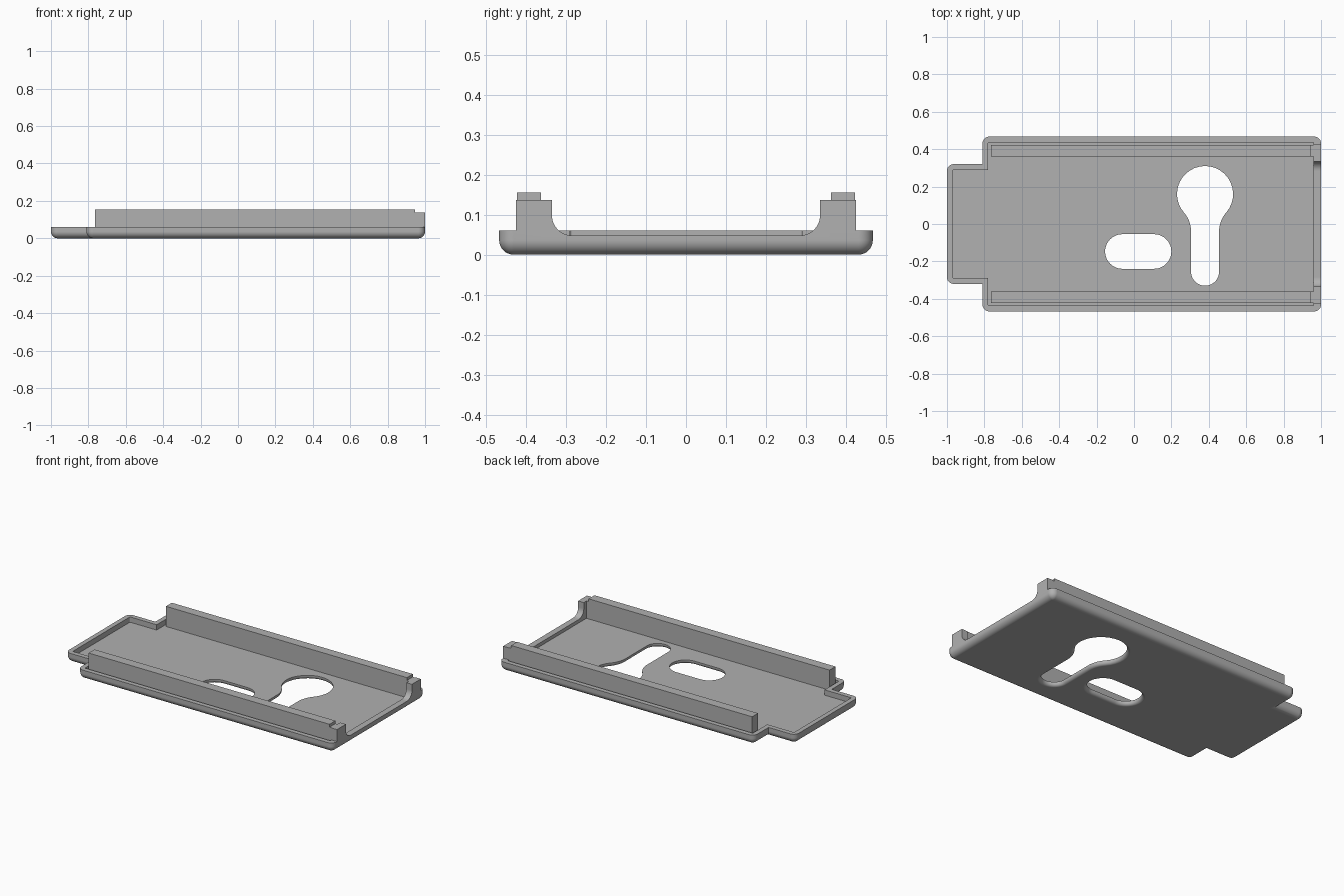
import bpy, bmesh
from math import sin, cos, pi, sqrt, atan2

if "Cube" in bpy.data.objects:
    bpy.data.objects.remove(bpy.data.objects["Cube"])

grey = bpy.data.materials.new("satin grey")
grey.use_nodes = True
colour = (0.44, 0.44, 0.44, 1)
grey.diffuse_color = colour
grey.node_tree.nodes["Principled BSDF"].inputs["Base Color"].default_value = colour

EDGE = 0.036      # radius of the outer corners and of the lower edge
WALL = 0.03
RIM = 0.06
FLOOR = 0.026


def outline(arcs, offset=0, steps=16):
    """Points along arcs (centre x, centre y, radius, growth, start, end), offset sideways."""
    points = []
    for cx, cy, radius, growth, start, end in arcs:
        r = radius + growth * offset
        count = steps if start != end else 0
        for i in range(count + 1):
            a = start + (end - start) * i / max(count, 1)
            points.append((cx + r * cos(a), cy + r * sin(a)))
    return points


def finish(name, bm):
    bmesh.ops.remove_doubles(bm, verts=bm.verts, dist=0.00001)
    bmesh.ops.recalc_face_normals(bm, faces=bm.faces)
    mesh = bpy.data.meshes.new(name)
    bm.to_mesh(mesh)
    bm.free()
    mesh.materials.append(grey)
    obj = bpy.data.objects.new(name, mesh)
    bpy.context.collection.objects.link(obj)
    return obj


def stack(name, layers):
    """Closed solid through matching loops of 3D points."""
    bm = bmesh.new()
    loops = [[bm.verts.new(p) for p in layer] for layer in layers]
    bm.faces.new(loops[0])
    bm.faces.new(loops[-1])
    for low, high in zip(loops, loops[1:]):
        for i in range(len(low)):
            bm.faces.new((low[i - 1], low[i], high[i], high[i - 1]))
    return finish(name, bm)


def flat(points, z):
    return [(x, y, z) for x, y in points]


def box(name, x0, x1, y0, y1, z0, z1):
    base = [(x0, y0), (x1, y0), (x1, y1), (x0, y1)]
    return stack(name, [flat(base, z0), flat(base, z1)])


def tray_arcs(right):
    """Stepped outline: a wide body with a narrower tab at the left end."""
    step, tab, body, left = -0.81, 0.32, 0.467, -1
    e, q = EDGE, pi / 2
    return [
        (right - e, body - e, e, -1, 0, q),
        (step + e, body - e, e, -1, q, pi),
        (step, tab, 0, sqrt(2), -q / 2, -q / 2),
        (left + e, tab - e, e, -1, q, pi),
        (left + e, e - tab, e, -1, pi, 3 * q),
        (step, -tab, 0, sqrt(2), q / 2, q / 2),
        (step + e, e - body, e, -1, pi, 3 * q),
        (right - e, e - body, e, -1, 3 * q, 4 * q),
    ]


def keyhole_arcs():
    """Round hole flowing through two fillets into a narrow slot."""
    x, y, big, small, blend, drop = 0.38, 0.16, 0.15, 0.075, 0.154, 0.2
    side = small + blend
    a = atan2(drop, side)
    return [
        (x, y, big, 1, -a, pi + a),
        (x - side, y - drop, blend, -1, a, 0),
        (x, -0.255, small, 1, pi, 2 * pi),
        (x + side, y - drop, blend, -1, pi, pi - a),
    ]


def slot_arcs():
    r, y = 0.0925, -0.147
    return [(0.107, y, r, 1, -pi / 2, pi / 2), (-0.062, y, r, 1, pi / 2, 3 * pi / 2)]


def hole_cutter(name, arcs):
    """Cutter flared at the bottom, leaving a rounded lower rim."""
    r = 0.02
    layers = [flat(outline(arcs, r, 24), -0.02)]
    for i in range(9):
        a = i / 8 * pi / 2
        layers.append(flat(outline(arcs, r * (1 - sin(a)), 24), r * (1 - cos(a))))
    layers.append(flat(outline(arcs, 0, 24), 0.1))
    return stack(name, layers)


# Tray with a rounded lower edge
body_arcs = tray_arcs(1)
layers = []
for i in range(9):
    a = i / 8 * pi / 2
    layers.append(flat(outline(body_arcs, EDGE * (1 - sin(a))), EDGE * (1 - cos(a))))
layers.append(flat(outline(body_arcs), RIM))
tray = stack("tray", layers)

# Cavity, lowered end lip and the two openings
inner = outline(tray_arcs(0.99), WALL)
cutters = [
    stack("cavity_cutter", [flat(inner, FLOOR), flat(inner, 0.2)]),
    box("lip_cutter", 0.93, 1.1, -0.335, 0.335, 0.048, 0.2),
    hole_cutter("keyhole_cutter", keyhole_arcs()),
    hole_cutter("slot_cutter", slot_arcs()),
]
for cutter in cutters:
    cutter.hide_render = True
    cut = tray.modifiers.new(cutter.name, 'BOOLEAN')
    cut.operation = 'DIFFERENCE'
    cut.solver = 'EXACT'
    cut.object = cutter
bpy.context.view_layer.update()
evaluated = tray.evaluated_get(bpy.context.evaluated_depsgraph_get())
result = bpy.data.meshes.new_from_object(evaluated)
tray.modifiers.clear()
tray.data = result
for cutter in cutters:
    bpy.data.objects.remove(cutter)

# Side rails and end posts with a concave foot
parts = [tray]
for side, label in ((1, "back"), (-1, "front")):
    y0, y1 = sorted((side * 0.362, side * 0.422))
    parts.append(box(label + "_rail", -0.765, 0.945, y0, y1, FLOOR - 0.005, 0.155))
    parts.append(box(label + "_rail_end", 0.945, 0.965, y0, y1, FLOOR - 0.005, 0.137))
    foot = [(0.285 + 0.05 * sin(a), 0.098 - 0.05 * cos(a))
            for a in (i / 12 * pi / 2 for i in range(13))]
    profile = [(0.425, 0.04), (0.285, 0.04)] + foot + [(0.335, 0.137), (0.425, 0.137)]
    parts.append(stack(label + "_post", [[(x, side * y, z) for y, z in profile]
                                         for x in (0.96, 1)]))

# Smooth curves with crisp edges and flat faces
bpy.ops.object.select_all(action='DESELECT')
for part in parts:
    part.select_set(True)
bpy.context.view_layer.objects.active = tray
bpy.ops.object.shade_smooth_by_angle(angle=pi / 6)
for part in parts:
    weighted = part.modifiers.new("flat_face_normals", 'WEIGHTED_NORMAL')
    weighted.keep_sharp = True
